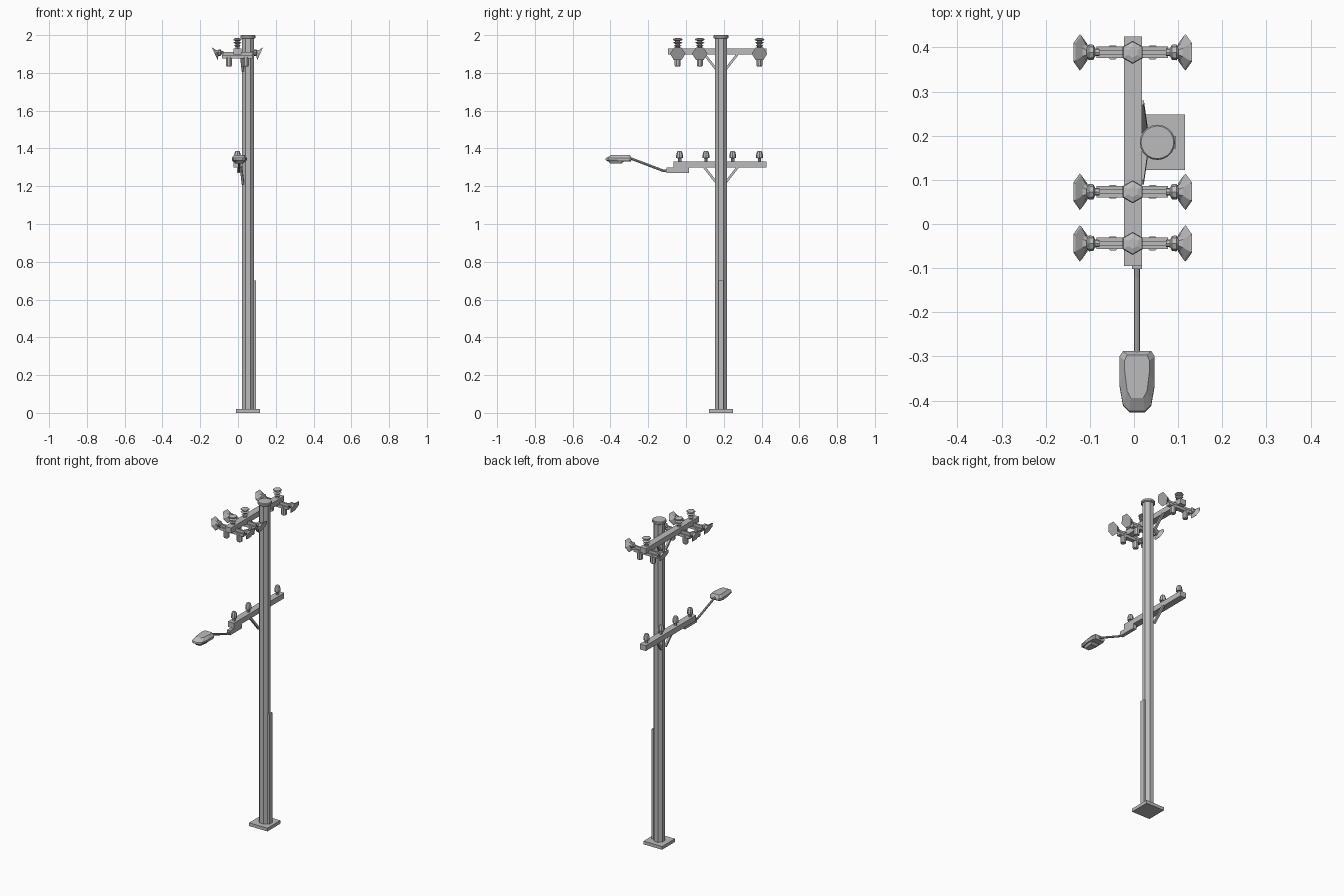
import bpy, bmesh, math
from mathutils import Vector

cube = bpy.data.objects.get("Cube")
if cube:
    bpy.data.objects.remove(cube, do_unlink=True)

grey = bpy.data.materials.new("light_grey")
grey.use_nodes = True
COLOR = (0.5, 0.5, 0.5, 1)
grey.diffuse_color = COLOR
grey.node_tree.nodes["Principled BSDF"].inputs["Base Color"].default_value = COLOR


def finish(name, bm):
    bmesh.ops.recalc_face_normals(bm, faces=bm.faces)
    mesh = bpy.data.meshes.new(name)
    bm.to_mesh(mesh)
    bm.free()
    mesh.materials.append(grey)
    obj = bpy.data.objects.new(name, mesh)
    bpy.context.collection.objects.link(obj)
    return obj


def loft(name, rings):
    """Skin a list of equal-length point rings and cap both ends."""
    bm = bmesh.new()
    rows = [[bm.verts.new(p) for p in ring] for ring in rings]
    n = len(rows[0])
    for a, b in zip(rows, rows[1:]):
        for i in range(n):
            j = (i + 1) % n
            bm.faces.new((a[i], a[j], b[j], b[i]))
    bm.faces.new(rows[0])
    bm.faces.new(rows[-1])
    return finish(name, bm)


def box(name, lo, hi):
    def ring(z):
        return [(lo[0], lo[1], z), (hi[0], lo[1], z), (hi[0], hi[1], z), (lo[0], hi[1], z)]
    return loft(name, [ring(lo[2]), ring(hi[2])])


def turned(name, base, axis, profile, sides, side_dir=(0, 1, 0), phase=0):
    """Turn a (distance, radius) profile about an axis; first corner along side_dir."""
    base, axis = Vector(base), Vector(axis).normalized()
    u = Vector(side_dir)
    u = (u - axis * u.dot(axis)).normalized()
    v = axis.cross(u)
    rings = []
    for d, r in profile:
        angles = [phase + math.tau * i / sides for i in range(sides)]
        rings.append([base + axis * d + (u * math.cos(a) + v * math.sin(a)) * r for a in angles])
    return loft(name, rings)


def rod(name, a, b, radius, sides=8, phase=0):
    a, b = Vector(a), Vector(b)
    return turned(name, a, b - a, [(0, radius), ((b - a).length, radius)],
                  sides, (1, 0, 0), phase)


UP = (0, 0, 1)
PX, PY = 0.053, 0.185   # pole centre
AX = -0.003             # crossarm centre

# Pole, cap, base plate and cable guard
box("base_plate", (PX - 0.063, PY - 0.063, 0), (PX + 0.063, PY + 0.063, 0.02))
turned("pole", (PX, PY, 0.02), UP, [(0, 0.0335), (1.965, 0.0335)], 8, phase=math.pi / 8)
turned("pole_cap", (PX, PY, 1.982), UP, [(0, 0.036), (0.004, 0.04), (0.014, 0.04), (0.018, 0.037)], 20)
box("cable_guard", (PX + 0.02, PY - 0.014, 0.02), (PX + 0.042, PY + 0.014, 0.7))

# Crossarms with paired braces
for name, z, front in (("upper", 1.897, -0.095), ("lower", 1.298, -0.066)):
    box(name + "_crossarm", (AX - 0.02, front, z), (AX + 0.021, 0.425, z + 0.033))
    for s in (-1, 1):
        rod(name + "_brace", (0.016, PY + s * 0.09, z + 0.005),
            (0.026, PY + s * 0.02, z - 0.085), 0.009, 4, math.pi / 4)

# Pin insulators on the lower arm
for y in (-0.034, 0.106, 0.247, 0.389):
    turned("pin_insulator", (AX, y, 1.33), UP,
           [(0, 0.009), (0.018, 0.009), (0.019, 0.018), (0.034, 0.018),
            (0.05, 0.014), (0.056, 0.01)], 8)

# Insulator groups on the upper arm
for y in (-0.044, 0.073, 0.389):
    turned("stacked_insulator", (AX, y, 1.93), UP,
           [(0, 0.012), (0.008, 0.012), (0.014, 0.02), (0.018, 0.012), (0.023, 0.012),
            (0.03, 0.025), (0.035, 0.013), (0.039, 0.013), (0.044, 0.026),
            (0.05, 0.024), (0.054, 0.012)], 6)
    box("carrier_bar", (AX - 0.082, y - 0.013, 1.876), (AX + 0.08, y + 0.013, 1.893))
    box("carrier_rib", (AX - 0.082, y - 0.005, 1.893), (AX + 0.08, y + 0.005, 1.91))
    for s in (-1, 1):
        turned("hanging_can", (AX + s * 0.045, y, 1.835), UP,
               [(0, 0.014), (0.005, 0.017), (0.05, 0.017)], 8, phase=math.pi / 8)
        turned("end_neck", (AX + s * 0.075, y, 1.907), (s, 0, 0),
               [(0, 0.008), (0.01, 0.009), (0.014, 0.017), (0.024, 0.018), (0.03, 0.011)], 8)
        # Flared end disc, tipped down and outward
        turned("end_disc", (AX + s * 0.1, y, 1.91), (s * 0.91, 0, -0.41),
               [(0, 0.012), (0.008, 0.018), (0.018, 0.038), (0.022, 0.041)], 6)

# Street lamp bracket and arm
LX = 0.007
box("lamp_bracket", (LX - 0.011, -0.102, 1.27), (LX + 0.011, 0.015, 1.298))
rod("lamp_arm_root", (LX, -0.09, 1.279), (LX, -0.122, 1.283), 0.0065)
rod("lamp_arm", (LX, -0.118, 1.281), (LX, -0.3, 1.35), 0.0065)


def lamp_ring(z, half, back, front, nose):
    """Chamfered outline of the lamp head at height z."""
    shape = [(nose, front), (half * 0.8, front + 0.015), (half, front + 0.06),
             (half, back - 0.012), (half * 0.8, back)]
    right = [(LX + x, y, z) for x, y in shape]
    left = [(LX - x, y, z) for x, y in reversed(shape)]
    return right + left


# Lamp head and lens
loft("lamp_head", [lamp_ring(1.332, 0.035, -0.292, -0.415, 0.014),
                   lamp_ring(1.34, 0.04, -0.288, -0.427, 0.017),
                   lamp_ring(1.349, 0.04, -0.288, -0.424, 0.017),
                   lamp_ring(1.366, 0.028, -0.297, -0.394, 0.014)])
loft("lamp_lens", [lamp_ring(1.319, 0.022, -0.345, -0.4, 0.012),
                   lamp_ring(1.334, 0.03, -0.325, -0.412, 0.014)])
